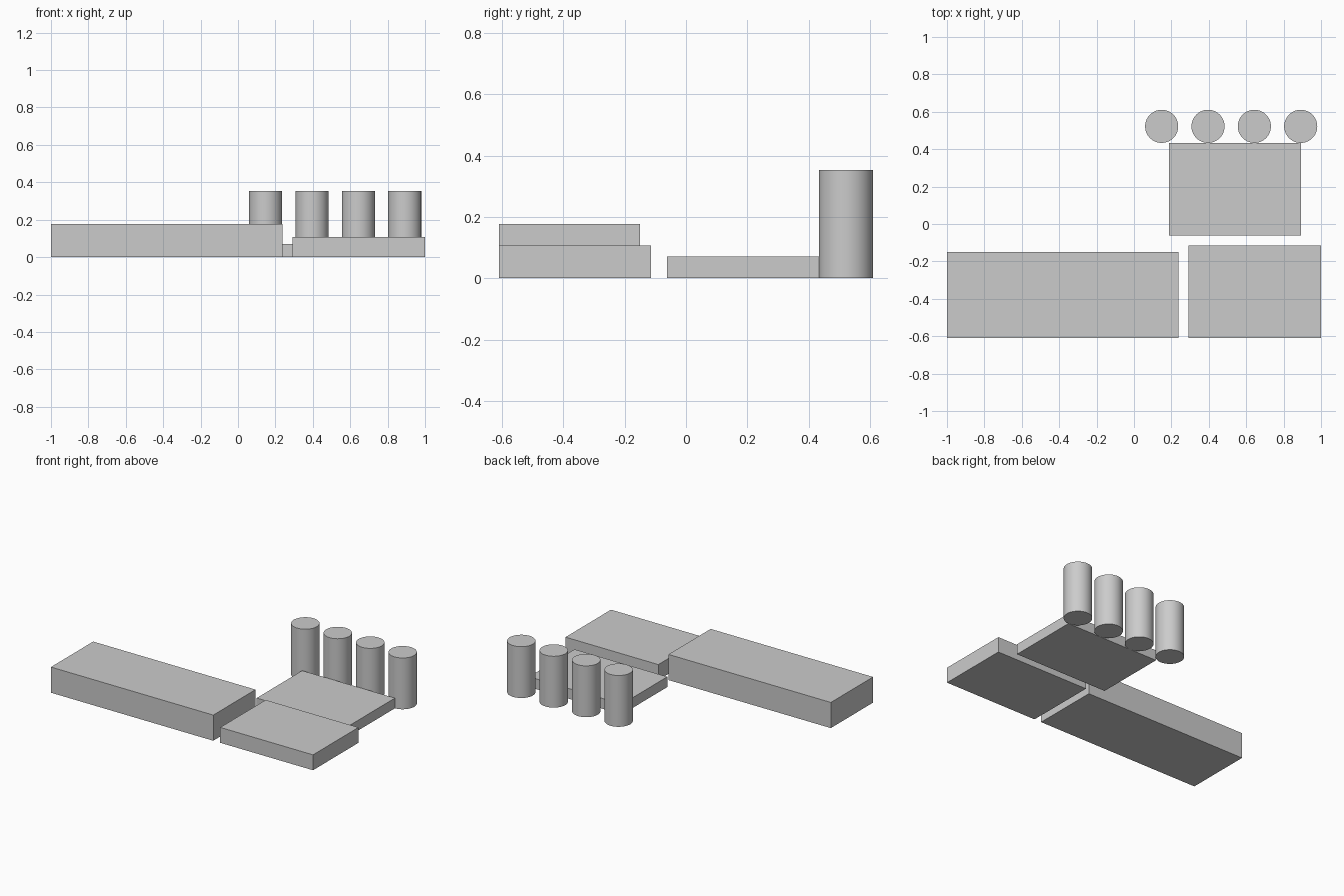
import bpy
import math

cube = bpy.data.objects.get("Cube")
if cube:
    bpy.data.objects.remove(cube, do_unlink=True)

# Single plain grey for every part
grey = bpy.data.materials.new("light grey")
grey.use_nodes = True
colour = (0.6, 0.6, 0.6, 1.0)
grey.diffuse_color = colour
for node in grey.node_tree.nodes:
    if node.type == 'BSDF_PRINCIPLED':
        node.inputs["Base Color"].default_value = colour

U = 2 / 56.5            # module that all the sizes share
FRONT = -17.25 * U      # front edge of the layout
BACK = -FRONT


def slab(name, left, front, width, depth, height):
    """Box standing on the ground, placed by its front left corner."""
    bpy.ops.mesh.primitive_cube_add(
        size=1, location=(left + width / 2, front + depth / 2, height / 2))
    ob = bpy.context.object
    ob.name = name
    ob.scale = (width, depth, height)
    bpy.ops.object.transform_apply(location=False, rotation=False, scale=True)
    ob.data.materials.append(grey)


def column(name, x, y, radius, height):
    """Smooth round column standing on the ground."""
    bpy.ops.mesh.primitive_cylinder_add(
        vertices=64, radius=radius, depth=height, location=(x, y, height / 2))
    ob = bpy.context.object
    ob.name = name
    bpy.ops.object.shade_smooth_by_angle(angle=math.radians(30))
    ob.data.materials.append(grey)


# Three flat blocks
slab("long_block", -1, FRONT, 35 * U, 13 * U, 5 * U)
slab("low_block", 1 - 20 * U, FRONT, 20 * U, 14 * U, 3 * U)
slab("rear_plate", 0.186, BACK - 19 * U, 20 * U, 14 * U, 2 * U)

# Row of four columns along the back
for i in range(4):
    column(f"column_{i + 1}", 0.148 + i * 7 * U, BACK - 2.5 * U, 2.5 * U, 10 * U)
